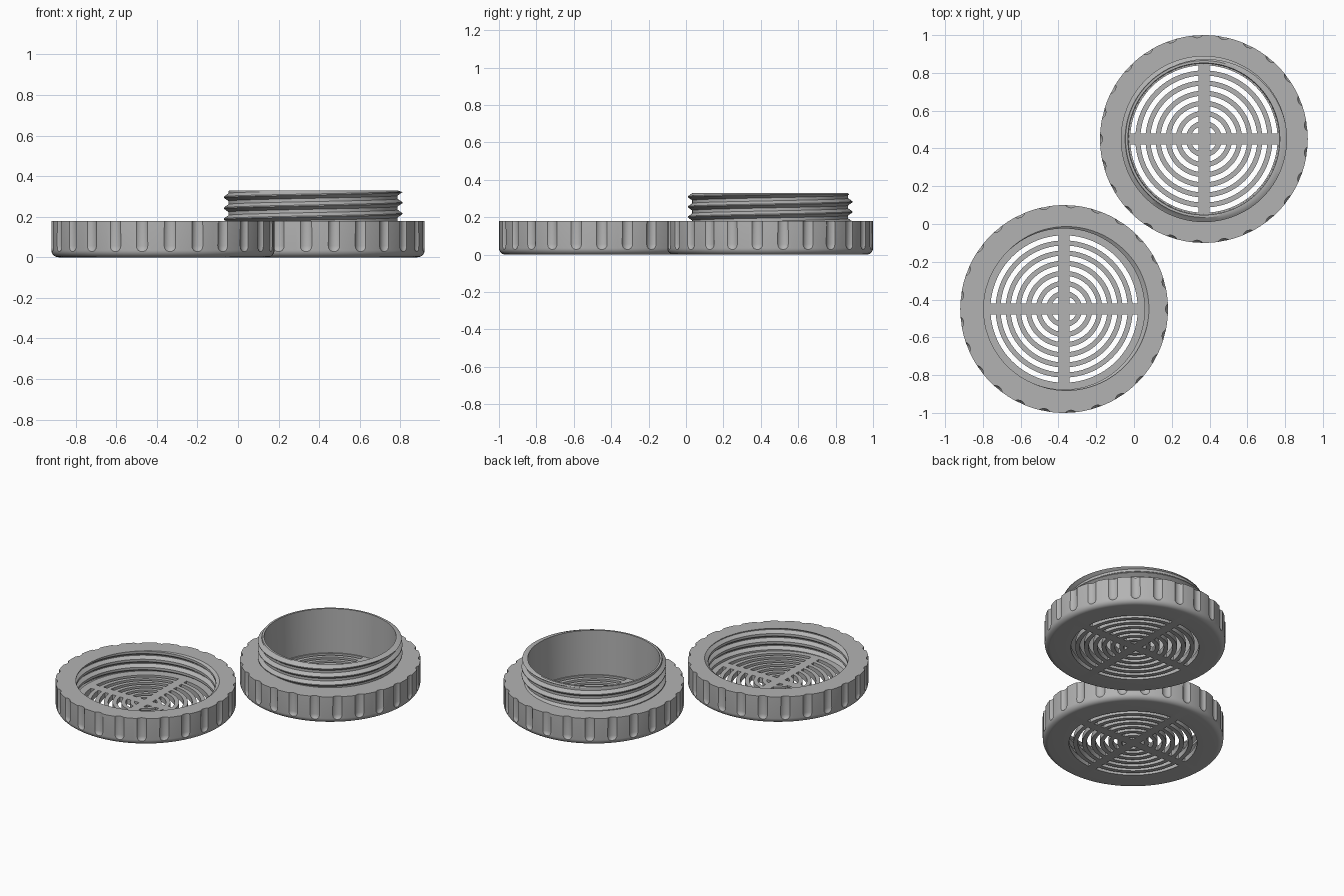
import bpy, bmesh, math
from mathutils import Matrix, Vector

if "Cube" in bpy.data.objects:
    bpy.data.objects.remove(bpy.data.objects["Cube"])

TAU = 2 * math.pi
COLS = 120
FLOOR, RIM, RADIUS = 0.035, 0.18, 0.55
PITCH = 0.054
THREAD = [(0.0, 0), (0.3, 0), (0.6, 1), (0.7, 1), (1.0, 0)]  # fraction of pitch, height

grey = bpy.data.materials.new("grey plastic")
grey.diffuse_color = (0.45, 0.45, 0.45, 1)
grey.use_nodes = True
grey.node_tree.nodes["Principled BSDF"].inputs["Base Color"].default_value = grey.diffuse_color


def thread_height(frac):
    for (a, ha), (b, hb) in zip(THREAD, THREAD[1:]):
        if frac <= b:
            return ha + (hb - ha) * (frac - a) / (b - a)
    return 0


def thread(angle, z0, z1, root, depth):
    """Section through a right-handed thread at one angle, clipped to z0..z1."""
    shift = angle / TAU
    turns = math.ceil((z1 - z0) / PITCH) + 1
    points = []
    for t in range(turns + 1):
        for frac, _ in THREAD[:-1]:
            z = min(max(z0 + PITCH * (t + frac - 1 + shift), z0), z1)
            f = ((z - z0) / PITCH - shift) % 1.0
            points.append((root + depth * thread_height(f), z))
    return points


def outer_skin():
    """Underside, rounded bottom edge and outer top corner."""
    r = 0.035
    arc = [(RADIUS - r + r * math.sin(a), r - r * math.cos(a))
           for a in (math.pi / 2 * i / 6 for i in range(7))]
    return [(0, 0)] + arc + [(RADIUS, RIM)]


def lid_section(angle):
    inside = thread(angle, FLOOR, RIM, 0.426, 0.023)
    return outer_skin() + inside[::-1] + [(0, FLOOR)]


def base_section(angle):
    neck = thread(angle, RIM, 0.322, 0.417, 0.023)
    return outer_skin() + neck + [(0.415, 0.33), (0.402, 0.33), (0.398, FLOOR), (0, FLOOR)]


def finish(bm, name):
    mesh = bpy.data.meshes.new(name)
    bm.to_mesh(mesh)
    bm.free()
    obj = bpy.data.objects.new(name, mesh)
    bpy.context.collection.objects.link(obj)
    return obj


def lathe(name, section):
    """Sweep a section that may change with angle around z."""
    bm = bmesh.new()
    columns = []
    for i in range(COLS + 1):
        a = TAU * i / COLS
        columns.append([bm.verts.new((r * math.cos(a), r * math.sin(a), z))
                        for r, z in section(a)])
    for c, d in zip(columns, columns[1:]):
        for j in range(len(c) - 1):
            bm.faces.new((c[j], d[j], d[j + 1], c[j + 1]))
    bmesh.ops.remove_doubles(bm, verts=bm.verts, dist=1e-5)
    bmesh.ops.recalc_face_normals(bm, faces=bm.faces)
    return finish(bm, name)


def cutter(phase):
    """Grip grooves round the edge and arc slots through the floor."""
    bm = bmesh.new()
    for i in range(25):
        a = TAU * i / 25 + phase
        new = bmesh.ops.create_uvsphere(bm, u_segments=20, v_segments=10, radius=0.039)["verts"]
        for v in new:
            if v.co.z > 0.001:
                v.co.z += 0.3
        spot = Vector((0.575 * math.cos(a), 0.575 * math.sin(a), 0.056))
        bmesh.ops.transform(bm, verts=new, matrix=Matrix.Translation(spot))
    for s in range(7):
        outer = 0.39 - 0.0535 * s
        inner = outer - 0.027
        for q in range(4):
            outline = []
            for r, order in ((outer, 1), (inner, -1)):
                gap = math.asin(0.029 / r)
                arc = [gap + (math.pi / 2 - 2 * gap) * i / 20 for i in range(21)][::order]
                outline += [(r * math.cos(a + q * math.pi / 2),
                             r * math.sin(a + q * math.pi / 2)) for a in arc]
            low = [bm.verts.new((x, y, -0.05)) for x, y in outline]
            high = [bm.verts.new((x, y, 0.08)) for x, y in outline]
            bm.faces.new(low[::-1])
            bm.faces.new(high)
            for i in range(len(low)):
                k = (i + 1) % len(low)
                bm.faces.new((low[i], low[k], high[k], high[i]))
    bmesh.ops.recalc_face_normals(bm, faces=bm.faces)
    obj = finish(bm, "groove_and_slot_cutter")
    obj.hide_render = True
    return obj


def make(name, section, x, y, phase):
    obj = lathe(name, section)
    tool = cutter(phase)
    mod = obj.modifiers.new("cut", 'BOOLEAN')
    mod.operation, mod.solver, mod.object = 'DIFFERENCE', 'EXACT', tool
    bpy.ops.object.select_all(action='DESELECT')
    bpy.context.view_layer.objects.active = obj
    obj.select_set(True)
    bpy.ops.object.modifier_apply(modifier=mod.name)
    bpy.data.objects.remove(tool)
    obj.data.materials.clear()
    obj.data.materials.append(grey)
    bpy.ops.object.shade_smooth_by_angle(angle=math.radians(30))
    obj.location = (x, y, 0)


# Threaded lid at the front left, threaded base at the back right
make("slotted_lid", lid_section, -0.37, -0.45, 0)
make("slotted_base", base_section, 0.37, 0.45, math.pi)
